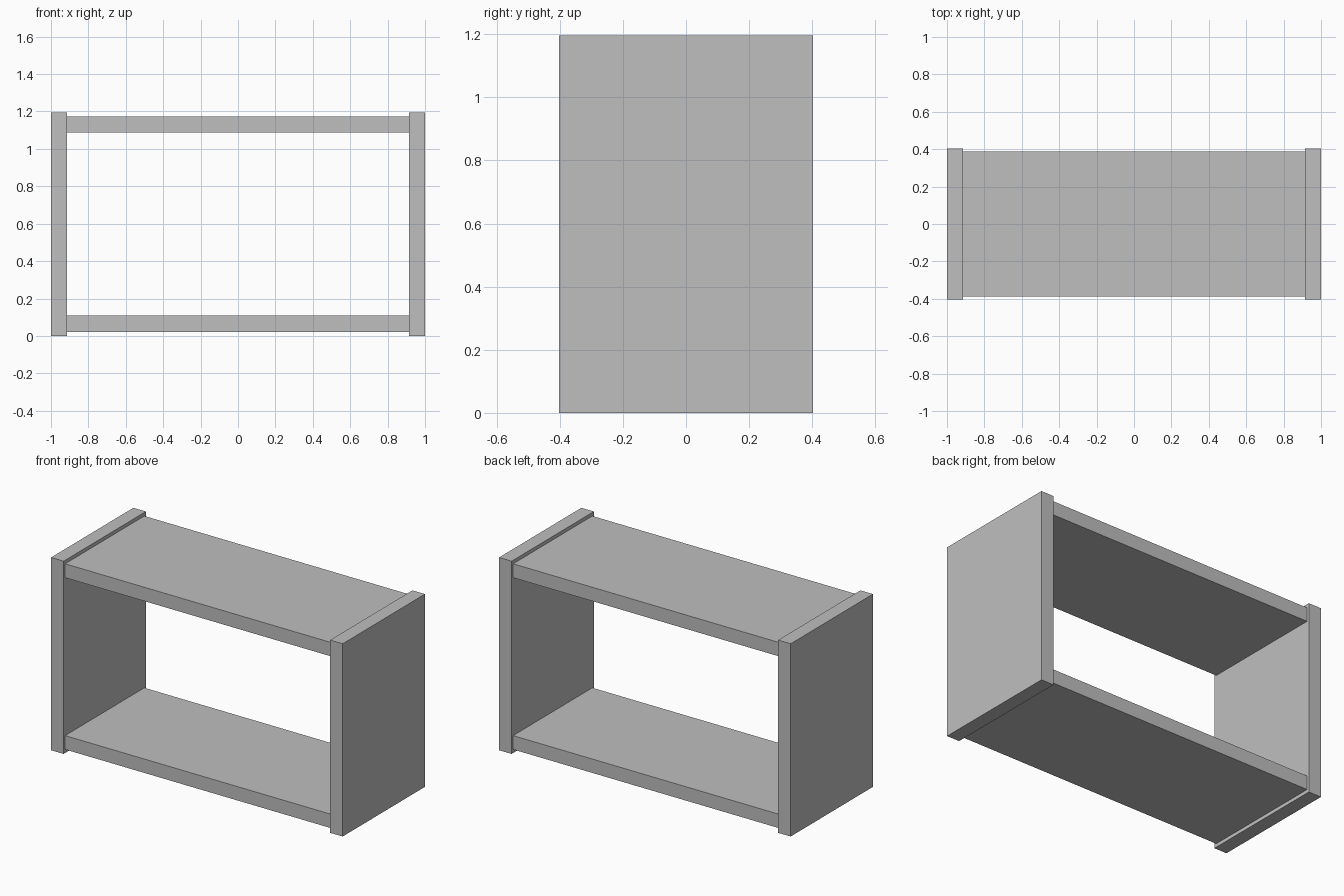
import bpy
import bmesh
from mathutils import Matrix, Vector

cube = bpy.data.objects.get("Cube")
if cube:
    bpy.data.objects.remove(cube, do_unlink=True)

# Single flat grey finish
grey = bpy.data.materials.new("plain grey")
grey.use_nodes = True
colour = (0.52, 0.52, 0.52, 1)
grey.diffuse_color = colour
grey.node_tree.nodes["Principled BSDF"].inputs["Base Color"].default_value = colour

WIDTH, HEIGHT, DEPTH = 2.0, 1.195, 0.806
THICK = 0.086       # thickness of every board
LIP = 0.022         # sides project above and below the shelves
SETBACK = 0.015     # shelves sit back from the side edges


def board(name, size, centre):
    bm = bmesh.new()
    bmesh.ops.create_cube(bm, size=1, matrix=Matrix.Diagonal((*size, 1)))
    mesh = bpy.data.meshes.new(name)
    bm.to_mesh(mesh)
    bm.free()
    mesh.materials.append(grey)
    obj = bpy.data.objects.new(name, mesh)
    obj.location = Vector(centre)
    bpy.context.collection.objects.link(obj)
    return obj


# Upright side panels
for name, side in (("left_panel", 1), ("right_panel", -1)):
    board(name, (THICK, DEPTH, HEIGHT), (side * (WIDTH - THICK) / 2, 0, HEIGHT / 2))

# Horizontal boards fitted between the sides
inset = LIP + THICK / 2
for name, z in (("bottom_shelf", inset), ("top_shelf", HEIGHT - inset)):
    board(name, (WIDTH - 2 * THICK, DEPTH - 2 * SETBACK, THICK), (0, 0, z))
